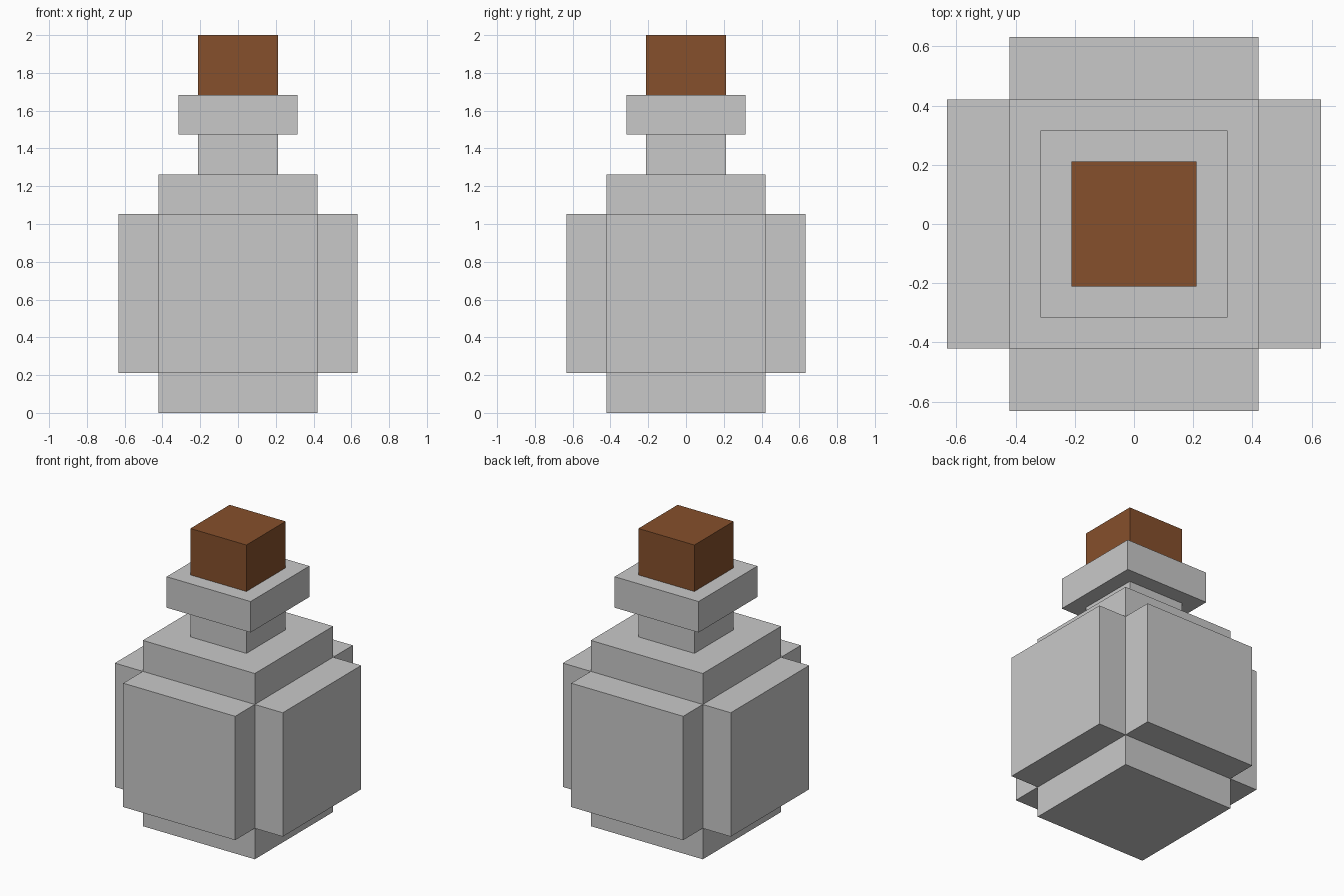
import bpy

if "Cube" in bpy.data.objects:
    bpy.data.objects.remove(bpy.data.objects["Cube"])

U = 2 / 9.5  # one block unit


def material(name, rgb):
    m = bpy.data.materials.new(name)
    m.diffuse_color = (*rgb, 1)
    m.use_nodes = True
    m.node_tree.nodes["Principled BSDF"].inputs["Base Color"].default_value = m.diffuse_color
    return m


glass = material("pale_grey_glass", (0.584, 0.584, 0.584))
cork_brown = material("cork_brown", (0.238, 0.08, 0.025))


def box(name, size, centre, mat):
    """Box with size and centre given in block units."""
    bpy.ops.mesh.primitive_cube_add(size=1, location=[c * U for c in centre])
    ob = bpy.context.object
    ob.name = name
    ob.scale = [s * U for s in size]
    bpy.ops.object.transform_apply(location=False, rotation=False, scale=True)
    ob.data.materials.append(mat)
    return ob


# Bottle core
box("bottle_body", (4, 4, 6), (0, 0, 3), glass)

# Bulging slabs on the four sides
for side, x, y in (("right", 1, 0), ("left", -1, 0), ("back", 0, 1), ("front", 0, -1)):
    size = (1 if x else 4, 1 if y else 4, 4)
    box(side + "_bulge", size, (2.5 * x, 2.5 * y, 3), glass)

# Neck, lip and stopper
box("neck", (2, 2, 1), (0, 0, 6.5), glass)
box("lip", (3, 3, 1), (0, 0, 7.5), glass)
box("cork", (2, 2, 1.5), (0, 0, 8.75), cork_brown)
